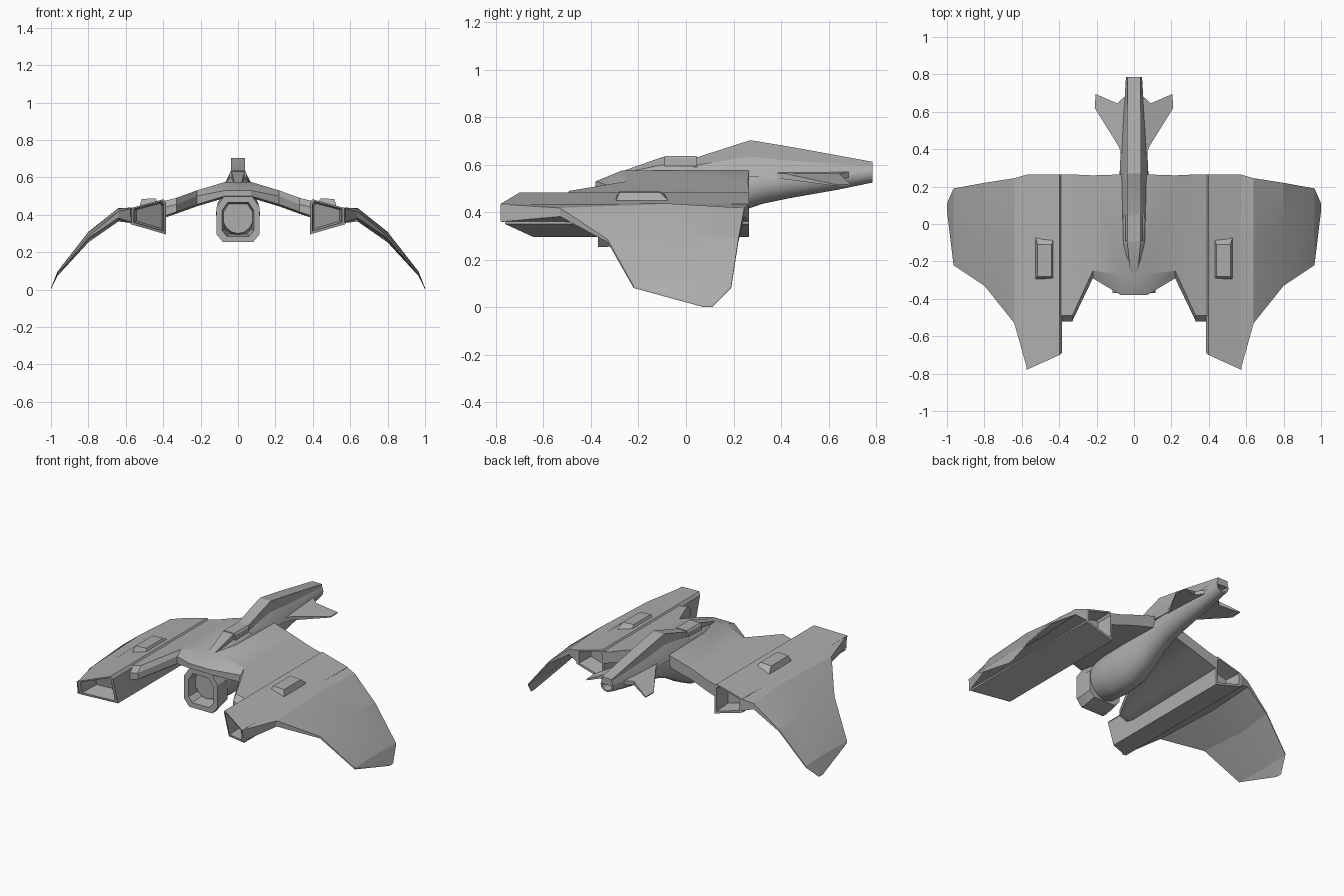
import bpy, bmesh, math
from mathutils import Vector

if "Cube" in bpy.data.objects:
    bpy.data.objects.remove(bpy.data.objects["Cube"], do_unlink=True)

HULL = bpy.data.materials.new("hull_grey")
HULL.use_nodes = True
COLOUR = (0.42, 0.42, 0.42, 1)
HULL.diffuse_color = COLOUR
HULL.node_tree.nodes["Principled BSDF"].inputs["Base Color"].default_value = COLOUR


def loft(name, rings, start=0, end=0, inset=0.78, mirror=False, angle=25):
    """Skin a row of rings. start/end give the depth of an opening at that end."""
    bm = bmesh.new()
    rows = [[bm.verts.new(p) for p in ring] for ring in rings]

    def skin(a, b):
        n = len(a)
        for i in range(n):
            j = (i + 1) % n
            bm.faces.new((a[i], a[j], b[j], b[i]))

    for a, b in zip(rows, rows[1:]):
        skin(a, b)
    for row, depth in ((rows[0], start), (rows[-1], -end)):
        if depth:
            mid = sum((v.co for v in row), Vector()) / len(row)
            lip = [bm.verts.new(mid.lerp(v.co, inset)) for v in row]
            floor = [bm.verts.new(mid.lerp(v.co, inset * 0.85) + Vector((0, depth, 0)))
                     for v in row]
            skin(row, lip)
            skin(lip, floor)
            row = floor
        bm.faces.new(row)
    bmesh.ops.remove_doubles(bm, verts=bm.verts, dist=0.0005)
    bmesh.ops.recalc_face_normals(bm, faces=bm.faces)
    me = bpy.data.meshes.new(name)
    bm.to_mesh(me)
    bm.free()
    me.materials.append(HULL)
    ob = bpy.data.objects.new(name, me)
    bpy.context.collection.objects.link(ob)
    if mirror:
        ob.modifiers.new("Mirror", 'MIRROR').use_clip = True
    bpy.ops.object.select_all(action='DESELECT')
    ob.select_set(True)
    bpy.context.view_layer.objects.active = ob
    bpy.ops.object.shade_smooth_by_angle(angle=math.radians(angle))
    return ob


# Centre wing: blunt front edge, bent down towards the engines
# station: x, front y, front low z, front high z, shoulder y, top z, rear y, rear low z
centre = [(0, -.38, .50, .53, -.27, .575, .265, .50),
          (.07, -.38, .50, .53, -.27, .575, .265, .50),
          (.22, -.29, .455, .50, -.25, .53, .26, .46),
          (.33, -.52, .415, .455, -.49, .49, .265, .42),
          (.39, -.52, .395, .44, -.49, .475, .265, .40)]
loft("centre_wing",
     [[(x, f, lo), (x, f, hi), (x, s, top), (x, r, top), (x, r, rl), (x, f + .05, lo - .01)]
      for x, f, lo, hi, s, top, r, rl in centre], mirror=True)

# Engine boxes with slanted intakes and open exhausts
section = [(.385, .295), (.385, .465), (.398, .483), (.575, .435), (.575, .35)]
front_y = [-.64, -.69, -.70, -.78, -.76]
loft("engine_box",
     [[(x, y, z) for (x, z), y in zip(section, front_y)],
      [(x, .265, z) for x, z in section]], start=.12, end=.1, inset=.84, mirror=True)

# Drooping outer wings: front y, rear y, edge z and half thicknesses
outer = [(.57, -.78, .265, .397, .037, .041),
         (.64, -.53, .245, .40, .018, .036),
         (.80, -.33, .22, .28, .006, .028),
         (.965, -.22, .19, .085, .004, .012),
         (1.0, .07, .11, .005, .003, .004)]
loft("outer_wing",
     [[(x, f, z - e), (x, f, z + e), (x, f * .4 + r * .6, z + t),
       (x, r, z + e), (x, r, z - e), (x, f * .4 + r * .6, z - t)]
      for x, f, r, z, e, t in outer], mirror=True, angle=12)

# Raised vents on the engine boxes
loft("engine_vent",
     [[(.425, -.30, .455), (.53, -.30, .435), (.53, -.06, .435), (.425, -.06, .455)],
      [(.44, -.28, .488), (.515, -.28, .484), (.515, -.11, .484), (.44, -.11, .488)]],
     mirror=True)


def tube_ring(y, half_w, low, high, n=16):
    return [(half_w * math.cos(2 * math.pi * i / n), y,
             (low + high) / 2 + (high - low) / 2 * math.sin(2 * math.pi * i / n))
            for i in range(n)]


# Belly pod swelling behind the intake, tapering into the tail tube
pod = [(-.31, .085, .30, .50), (-.25, .11, .275, .53), (-.14, .118, .265, .55),
       (0, .112, .28, .56), (.12, .095, .34, .57), (.22, .08, .40, .58),
       (.32, .074, .435, .60), (.44, .068, .46, .605), (.64, .052, .495, .605),
       (.785, .043, .525, .61)]
loft("belly_pod_and_tail", [tube_ring(*p) for p in pod], end=.05, angle=40)

# Faceted collar intake at the front of the pod
collar = [(-.075, .50), (.075, .50), (.115, .44), (.115, .295),
          (.08, .253), (-.08, .253), (-.115, .295), (-.115, .44)]
loft("belly_intake",
     [[(x, -.37, z) for x, z in collar],
      [(x, -.335, z) for x, z in collar],
      [(x * .95, -.26, .38 + (z - .38) * .84) for x, z in collar]], start=.09, inset=.74)

# Dorsal spine: y, base half width, base z, top half width, top z
spine = [(-.28, .022, .555, .018, .568), (-.10, .062, .56, .036, .632),
         (.05, .066, .56, .036, .632), (.27, .076, .55, .038, .703),
         (.44, .07, .545, .038, .675), (.785, .040, .57, .034, .612)]
loft("dorsal_spine",
     [[(-b, y, z), (-b * .85, y, z + .03 * (t > .6)), (-w, y, z + (t - z) * .55), (-w, y, t),
       (w, y, t), (w, y, z + (t - z) * .55), (b * .85, y, z + .03 * (t > .6)), (b, y, z)]
      for y, b, z, w, t in spine])

# Canopy block sitting over the spine
loft("canopy_block",
     [[(-.046, y, .57), (-.044, y, .625), (-.036, y, .636),
       (.036, y, .636), (.044, y, .625), (.046, y, .57)] for y in (-.09, .045)])

# Swept tail fins
plan = [(.06, .36, .555), (.085, .42, .55), (.21, .62, .515),
        (.205, .695, .512), (.09, .645, .55), (.03, .70, .56)]
loft("tail_fin",
     [[(x, y, z + d * (1 if x < .1 else .25)) for x, y, z in plan] for d in (-.012, .012)],
     mirror=True)
